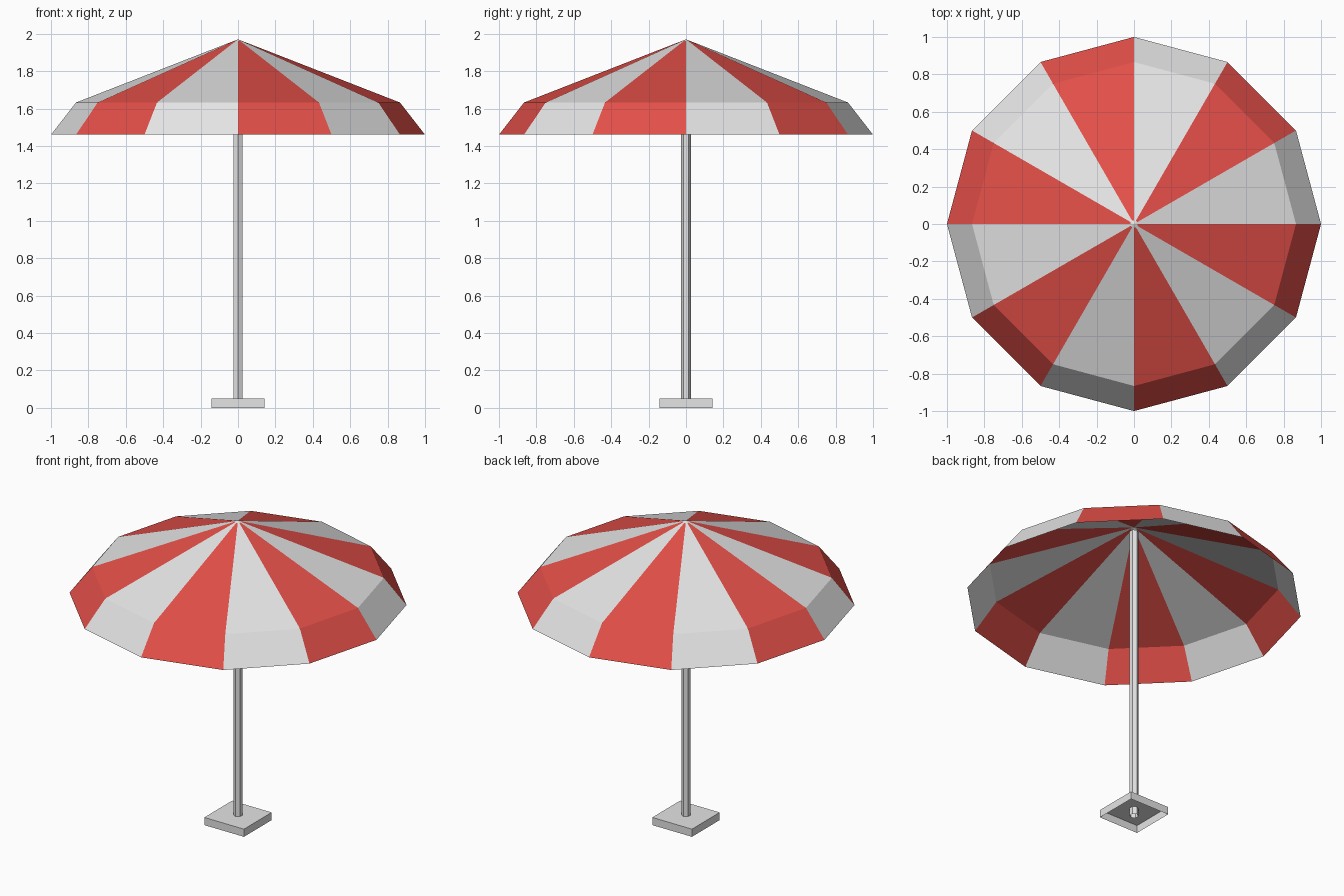
import bpy, bmesh, math

if "Cube" in bpy.data.objects:
    bpy.data.objects.remove(bpy.data.objects["Cube"])


def material(name, rgb):
    m = bpy.data.materials.new(name)
    m.diffuse_color = (*rgb, 1.0)
    m.use_nodes = True
    m.node_tree.nodes["Principled BSDF"].inputs["Base Color"].default_value = m.diffuse_color
    return m


WHITE = material("white", (0.78, 0.78, 0.78))
RED = material("red", (0.77, 0.078, 0.065))


def finish(name, bm, mats):
    me = bpy.data.meshes.new(name)
    bm.to_mesh(me)
    bm.free()
    for m in mats:
        me.materials.append(m)
    ob = bpy.data.objects.new(name, me)
    bpy.context.collection.objects.link(ob)
    return ob


def ring(bm, n, r, z, turn=0.0):
    return [bm.verts.new((r * math.cos(turn + 2 * math.pi * i / n),
                          r * math.sin(turn + 2 * math.pi * i / n), z))
            for i in range(n)]


def bridge(bm, low, high):
    n = len(low)
    return [bm.faces.new((low[i], low[(i + 1) % n], high[(i + 1) % n], high[i]))
            for i in range(n)]


# canopy: thin 12-sided sheet, alternating stripes, small white tip
bm = bmesh.new()
rim = ring(bm, 12, 1.0, 1.46)
shoulder = ring(bm, 12, 0.866, 1.632)
collar = ring(bm, 12, 0.02, 1.962)
tip = bm.verts.new((0, 0, 1.97))
for low, high in ((rim, shoulder), (shoulder, collar)):
    for i, f in enumerate(bridge(bm, low, high)):
        f.material_index = i % 2
for i in range(12):
    bm.faces.new((collar[i], collar[(i + 1) % 12], tip))
finish("canopy", bm, (WHITE, RED))

# pole: open hexagonal tube reaching down into the base
bm = bmesh.new()
bridge(bm, ring(bm, 6, 0.027, 0.0, math.pi / 2),
       ring(bm, 6, 0.027, 1.94, math.pi / 2))
finish("pole", bm, (WHITE,))

# base: square box, open underneath
bm = bmesh.new()
half = 0.143
foot = ring(bm, 4, half * math.sqrt(2), 0.0, math.pi / 4)
top = ring(bm, 4, half * math.sqrt(2), 0.05, math.pi / 4)
bridge(bm, foot, top)
bm.faces.new(top)
finish("base", bm, (WHITE,))
